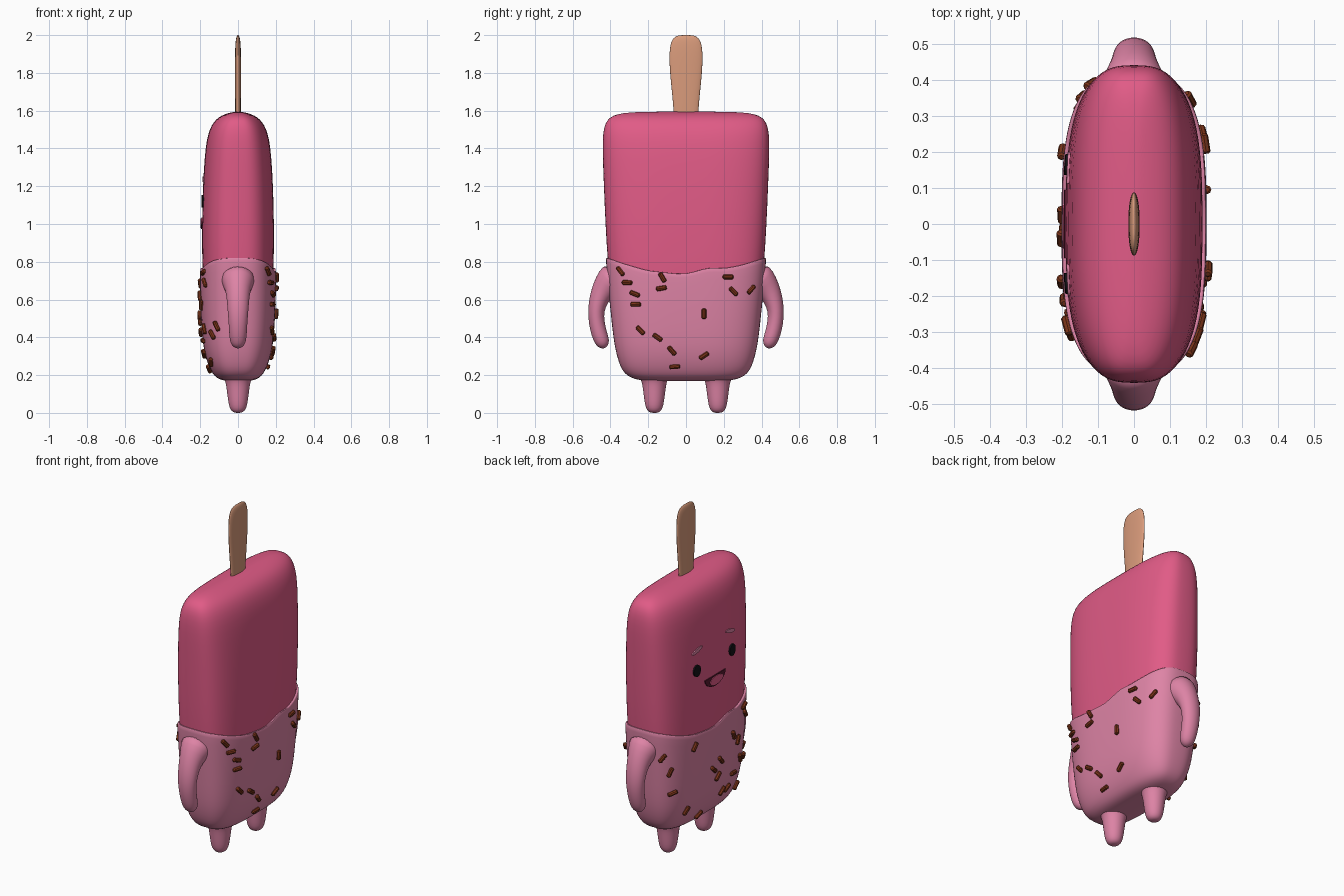
import bpy, bmesh, math, random
from mathutils import Vector, Matrix

if "Cube" in bpy.data.objects:
    bpy.data.objects.remove(bpy.data.objects["Cube"])

random.seed(4)
SEG, N = 56, 3.0          # ring segments, superellipse power


def material(name, rgb):
    m = bpy.data.materials.new(name)
    m.diffuse_color = (*rgb, 1)
    m.use_nodes = True
    m.node_tree.nodes["Principled BSDF"].inputs["Base Color"].default_value = m.diffuse_color
    return m


PINK = material("raspberry ice", (.75, .105, .24))
COAT = material("pale pink coating", (.73, .23, .38))
WOOD = material("wood", (.70, .33, .20))
BROWN = material("chocolate sprinkle", (.20, .035, .01))
BLACK = material("black", (.006, .006, .008))
DARK = material("dark mouth", (.10, .01, .03))


def finish(name, bm, mat, subsurf=0, angle=60):
    bmesh.ops.recalc_face_normals(bm, faces=bm.faces)
    me = bpy.data.meshes.new(name)
    bm.to_mesh(me)
    bm.free()
    ob = bpy.data.objects.new(name, me)
    bpy.context.collection.objects.link(ob)
    me.materials.append(mat)
    bpy.ops.object.select_all(action='DESELECT')
    ob.select_set(True)
    bpy.context.view_layer.objects.active = ob
    bpy.ops.object.shade_smooth_by_angle(angle=math.radians(angle))
    if subsurf:
        ob.modifiers.new("smooth", 'SUBSURF').levels = subsurf
        ob.modifiers["smooth"].render_levels = subsurf
    return ob


def loft(name, rings, mat, subsurf=0, angle=60):
    bm = bmesh.new()
    vs = [[bm.verts.new(p) for p in r] for r in rings]
    n = len(rings[0])
    for a, b in zip(vs, vs[1:]):
        for i in range(n):
            j = (i + 1) % n
            bm.faces.new((a[i], a[j], b[j], b[i]))
    bm.faces.new(vs[0])
    bm.faces.new(vs[-1])
    return finish(name, bm, mat, subsurf, angle)


def interp(keys, t):
    """Linear lookup of the values in rows (t, v1, v2...)."""
    if t <= keys[0][0]:
        return keys[0][1:]
    for a, b in zip(keys, keys[1:]):
        if t <= b[0]:
            f = (t - a[0]) / (b[0] - a[0])
            return [p + (q - p) * f for p, q in zip(a[1:], b[1:])]
    return keys[-1][1:]


def unit(i, n=N, seg=SEG):
    a = 2 * math.pi * i / seg
    c, s = math.cos(a), math.sin(a)
    return (math.copysign(abs(c) ** (2 / n), c), math.copysign(abs(s) ** (2 / n), s))


# profiles: height, half depth x, half width y
BODY = [(.28, .12, .33), (.4, .165, .37), (.6, .183, .395), (.8, .19, .415), (1.0, .191, .427),
        (1.2, .186, .435), (1.35, .177, .441), (1.44, .167, .442), (1.5, .151, .437),
        (1.54, .129, .424), (1.565, .103, .403), (1.582, .07, .365), (1.591, .035, .30),
        (1.595, .01, .2)]
SHELL = [(.168, .03, .15), (.170, .07, .22), (.178, .10, .27), (.195, .125, .31), (.225, .145, .338),
         (.27, .164, .357), (.33, .18, .373), (.4, .189, .385), (.5, .196, .396),
         (.6, .2, .406), (.7, .202, .416), (.82, .203, .426)]

# ice block
loft("ice_block", [[(hx * u, hy * v, z) for u, v in map(unit, range(SEG))]
                   for z, hx, hy in BODY], PINK, 1)

# coating with a wavy, rounded upper rim
WAVE = [(-1, .815), (-.8, .785), (-.5, .748), (-.2, .735), (0, .724), (.12, .74),
        (.27, .768), (.45, .757), (.7, .775), (1, .815)]


def rim(u, v):
    return interp(WAVE, v if u >= 0 else -v)[0]


rings = []
for zz in [r[0] for r in SHELL]:
    ring = []
    for u, v in map(unit, range(SEG)):
        z = zz if zz < .4 else .4 + (zz - .4) * (rim(u, v) - .4) / .42
        hx, hy = interp(SHELL, z)
        ring.append((hx * u, hy * v, z))
    rings.append(ring)
for grow, dz in ((-.003, .006), (-.012, .006), (-.022, -.01)):
    ring = []
    for u, v in map(unit, range(SEG)):
        z = rim(u, v)
        hx, hy = interp(SHELL, z)
        ring.append(((hx + grow) * u, (hy + grow) * v, z + dz))
    rings.append(ring)
loft("coating", rings, COAT, 1)

# wooden stick
STICK = [(1.5, .013, .062), (1.6, .015, .065), (1.7, .016, .075), (1.8, .016, .085), (1.88, .016, .089),
         (1.93, .015, .086), (1.965, .013, .079), (1.985, .010, .066), (1.996, .006, .048), (2.0, .002, .03)]
loft("stick", [[(hx * u, hy * v, z) for u, v in (unit(i, 2.2, 32) for i in range(32))]
               for z, hx, hy in STICK], WOOD, 1)

# legs and arms, mirrored in y
LEG = [(0, .012), (.004, .026), (.015, .039), (.04, .049), (.09, .056), (.14, .062),
       (.17, .068), (.19, .08), (.21, .09)]
ARM = [(.36, .72, .10, .10), (.405, .69, .085, .085), (.438, .65, .064, .066), (.463, .60, .051, .06),
       (.477, .54, .043, .055), (.474, .48, .042, .050), (.460, .42, .042, .047), (.445, .38, .04, .043),
       (.436, .36, .031, .033), (.431, .348, .017, .018), (.429, .344, .006, .006)]
for side, label in ((1, "left"), (-1, "right")):
    loft("leg_" + label, [[(r * u, side * .168 + r * v, z) for u, v in (unit(i, 2, 24) for i in range(24))]
                          for z, r in LEG], COAT, 1)
    rings = []
    for k, (y, z, ry, rx) in enumerate(ARM):
        a, b = ARM[max(k - 1, 0)], ARM[min(k + 1, len(ARM) - 1)]
        t = Vector((b[0] - a[0], b[1] - a[1])).normalized()
        rings.append([(rx * u, side * (y - t.y * ry * v), z + t.x * ry * v)
                      for u, v in (unit(i, 2, 24) for i in range(24))])
    loft("arm_" + label, rings, COAT, 1)


def surface(profile, side, y, z):
    """Point on the broad side of a profile solid, and its normal."""
    hx, hy = interp(profile, z)
    y = max(-.97 * hy, min(.97 * hy, y))
    p = Vector((side * hx * (1 - abs(y / hy) ** N) ** (1 / N), y, z))

    def f(q):
        a, b = interp(profile, q.z)
        return abs(q.x / a) ** N + abs(q.y / b) ** N
    g = [f(p + e * .004) - f(p - e * .004) for e in map(Vector, ((1, 0, 0), (0, 1, 0), (0, 0, 1)))]
    return p, Vector(g).normalized()


# sprinkles: y, z, tilt in degrees
RIGHT = [(-.345, .75, -45), (-.31, .69, 0), (-.125, .717, -60), (-.13, .66, 10), (-.27, .63, -20),
         (-.265, .575, 0), (.222, .72, 0), (.25, .643, -45), (.343, .653, 40), (.095, .525, 90),
         (-.24, .437, -45), (-.15, .40, -35), (-.075, .33, -50), (.095, .304, 35), (-.06, .246, 5)]
LEFT = [(.385, .667), (.35, .577), (.33, .446), (.2, .685), (-.21, .571), (-.28, .744), (-.16, .62),
        (-.04, .518), (.025, .485), (-.02, .427), (-.18, .383), (-.13, .313), (-.08, .314),
        (.23, .31), (.1, .235), (-.25, .445), (-.365, .46), (-.335, .415), (-.3, .69), (-.26, .27)]
spots = [(1, *s) for s in RIGHT] + [(-1, y, z, random.uniform(-80, 80)) for y, z in LEFT]
bm = bmesh.new()
CAP = [(-.028, .007), (-.023, .0125), (.023, .0125), (.028, .007)]
for side, y, z, tilt in spots:
    p, n = surface(SHELL, side, y, z)
    a = math.radians(tilt)
    d = Vector((0, math.cos(a), math.sin(a)))
    d = (d - n * d.dot(n)).normalized()
    w = n.cross(d)
    p = p + n * .005
    vs = [[bm.verts.new(p + d * t + (n * math.cos(k * math.pi / 4) + w * math.sin(k * math.pi / 4)) * r)
           for k in range(8)] for t, r in CAP]
    for q, r in zip(vs, vs[1:]):
        for k in range(8):
            bm.faces.new((q[k], q[k - 1], r[k - 1], r[k]))
    bm.faces.new(vs[0])
    bm.faces.new(vs[-1])
finish("sprinkles", bm, BROWN, 0, 35)


# face plates on the -x side
def plate(name, outline, mat, lift=.005):
    rings = []
    for off in (-.003, lift):
        rings.append([p + n * off for p, n in (surface(BODY, -1, y, z) for y, z in outline)])
    loft(name, rings, mat, 0, 30)


def oval(cy, cz, ry, rz, tilt=0, count=20):
    out = []
    for k in range(count):
        a = 2 * math.pi * k / count
        y, z = ry * math.cos(a), rz * math.sin(a)
        c, s = math.cos(tilt), math.sin(tilt)
        out.append((cy + y * c - z * s, cz + y * s + z * c))
    return out


for side, label in ((1, "left"), (-1, "right")):
    plate("eye_" + label, oval(side * .165, 1.12, .029, .034), BLACK, .008)
    plate("eyebrow_" + label, oval(side * .155, 1.235, .046, .011, -side * .25), COAT)
smile = [(.095 * math.cos(a), 1.035 - .062 * math.sin(a))
         for a in (math.pi * k / 16 for k in range(17))]
plate("mouth", smile, DARK, .004)
plate("tongue", oval(-.008, 1.005, .06, .025), PINK, .007)
